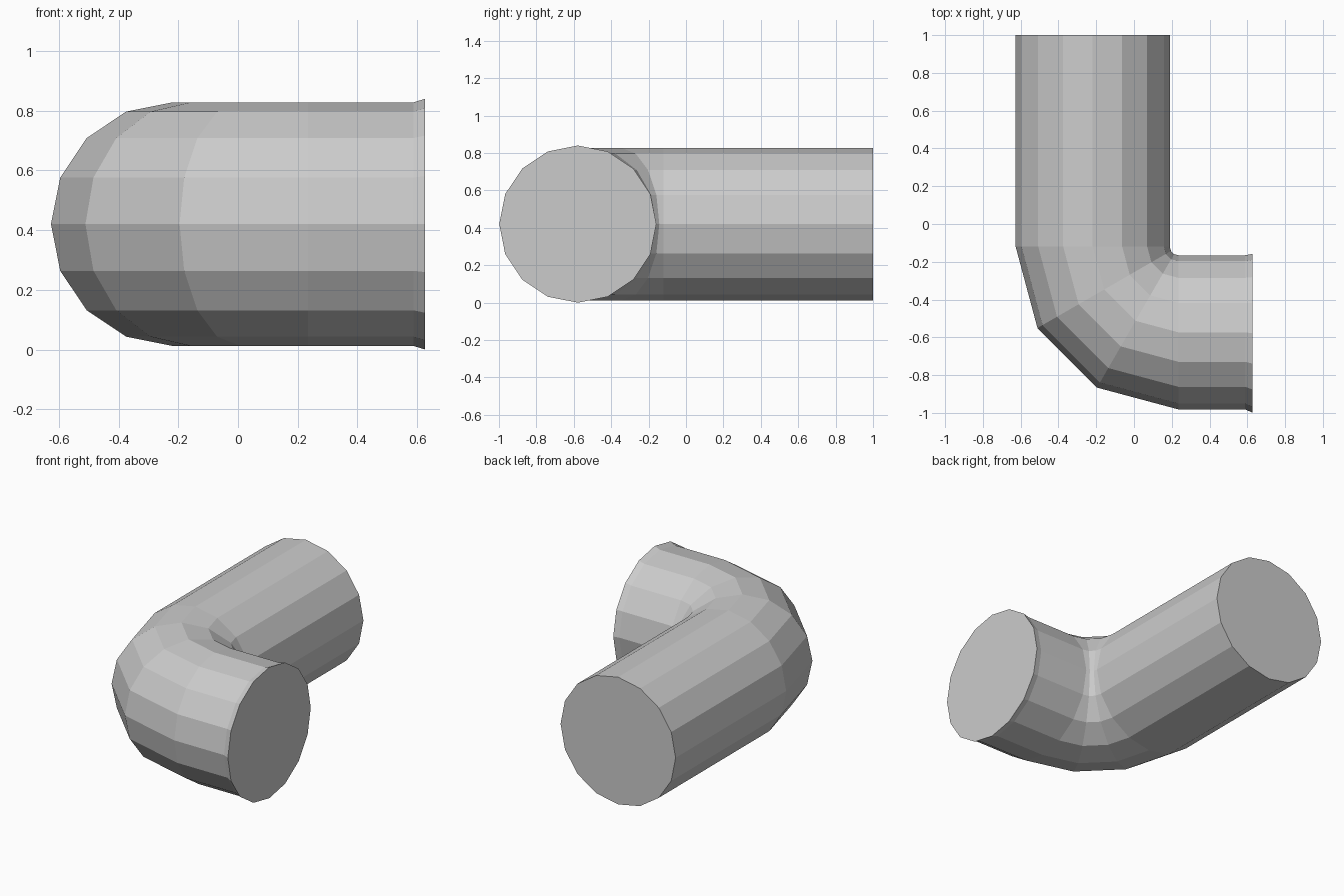
import bpy, bmesh
from math import cos, sin, pi, radians

if "Cube" in bpy.data.objects:
    bpy.data.objects.remove(bpy.data.objects["Cube"])

SIDES = 16
R, FLARE = 0.408, 0.42          # pipe and flared lip radius
CX, CY, CZ = 0.235, -0.12, 0.42  # bend centre
BEND = 0.4535                      # bend radius of the pipe axis

# Stations along the axis: (x, y, heading angle, radius)
stations = [(CX - BEND, 1.0, 0, R)]
for deg in (0, 30, 60, 90):
    a = radians(deg)
    stations.append((CX - BEND * cos(a), CY - BEND * sin(a), a, R))
stations.append((0.588, CY - BEND, pi / 2, R))
stations.append((0.627, CY - BEND - 0.005, pi / 2, FLARE))

bm = bmesh.new()
rings = []
for x, y, a, r in stations:
    ring = []
    for i in range(SIDES):
        t = 2 * pi * i / SIDES
        ring.append(bm.verts.new((x - r * cos(t) * cos(a),
                                  y - r * cos(t) * sin(a),
                                  CZ + r * sin(t))))
    rings.append(ring)

# Pipe walls
for p, q in zip(rings, rings[1:]):
    for i in range(SIDES):
        j = (i + 1) % SIDES
        bm.faces.new((p[i], p[j], q[j], q[i]))

# End caps
bm.faces.new(rings[0])
bm.faces.new(rings[-1])
bmesh.ops.recalc_face_normals(bm, faces=bm.faces)

mesh = bpy.data.meshes.new("pipe_elbow")
bm.to_mesh(mesh)
bm.free()
bpy.context.collection.objects.link(bpy.data.objects.new("pipe_elbow", mesh))
